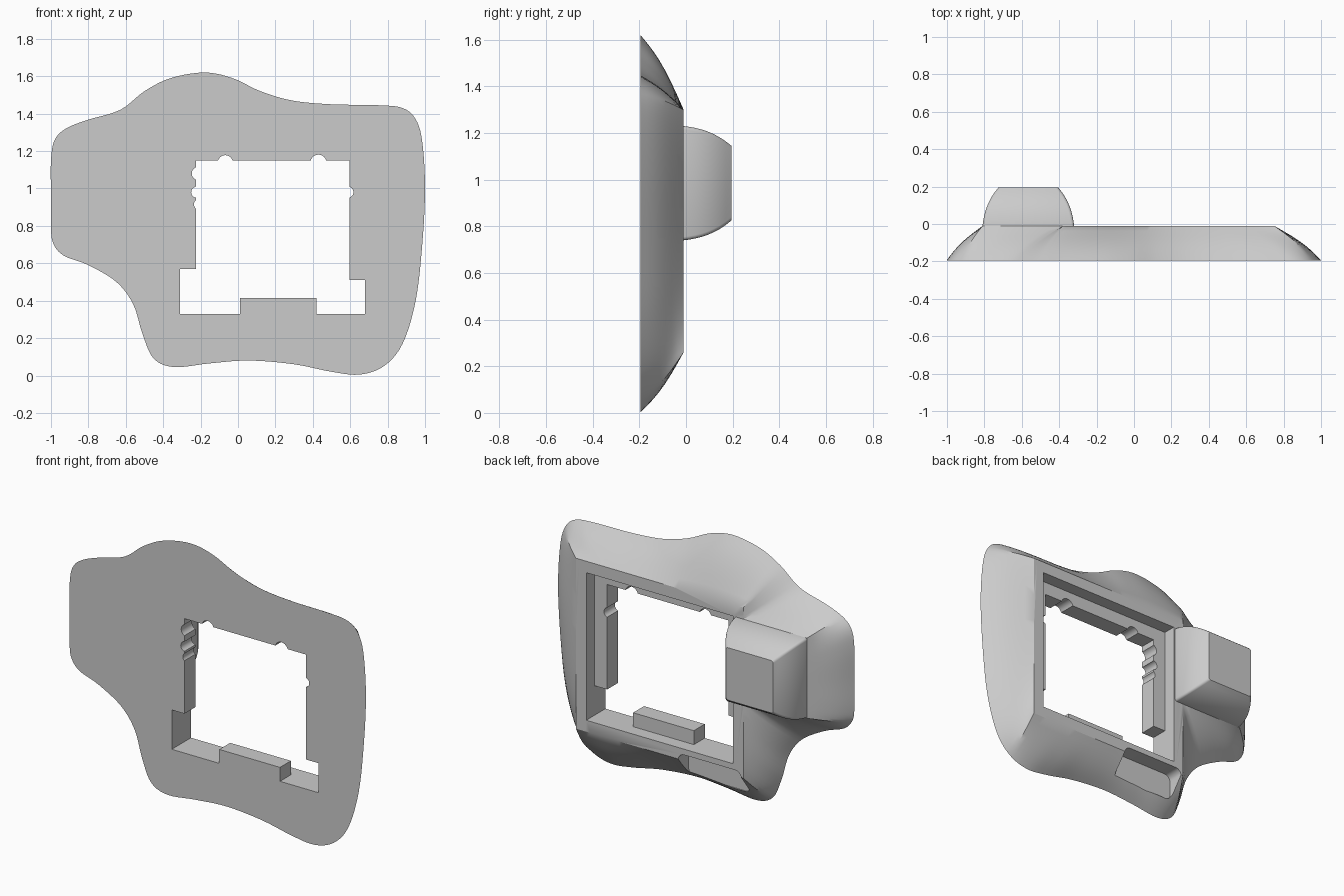
import bpy, bmesh, math
from mathutils import Vector

cube = bpy.data.objects.get("Cube")
if cube:
    bpy.data.objects.remove(cube, do_unlink=True)

grey = bpy.data.materials.new("light grey")
grey.use_nodes = True
colour = (0.6, 0.6, 0.6, 1)
grey.diffuse_color = colour
grey.node_tree.nodes["Principled BSDF"].inputs["Base Color"].default_value = colour

FRONT, RIM, BACK, LEDGE = -0.195, -0.01, 0.195, -0.09


def make_object(name, bm):
    bmesh.ops.recalc_face_normals(bm, faces=bm.faces)
    mesh = bpy.data.meshes.new(name)
    bm.to_mesh(mesh)
    bm.free()
    mesh.materials.append(grey)
    obj = bpy.data.objects.new(name, mesh)
    bpy.context.collection.objects.link(obj)
    return obj


def loft(name, rings):
    """Closed solid through rings of points, capped at both ends."""
    bm = bmesh.new()
    loops = [[bm.verts.new(p) for p in ring] for ring in rings]
    count = len(loops[0])
    for a, b in zip(loops, loops[1:]):
        for i in range(count):
            j = (i + 1) % count
            bm.faces.new((a[i], a[j], b[j], b[i]))
    bm.faces.new(loops[0])
    bm.faces.new(loops[-1])
    return make_object(name, bm)


def prism(name, profile, y0, y1):
    return loft(name, [[(x, y, z) for x, z in profile] for y in (y0, y1)])


def rectangle(x0, x1, z0, z1):
    return [(x0, z0), (x1, z0), (x1, z1), (x0, z1)]


def rounded_rectangle(x0, x1, z0, z1, r, steps=6):
    points = []
    centres = rectangle(x0 + r, x1 - r, z0 + r, z1 - r)
    for corner, (cx, cz) in enumerate(centres):
        for s in range(steps + 1):
            a = math.pi + (corner + s / steps) * math.pi / 2
            points.append((cx + r * math.cos(a), cz + r * math.sin(a)))
    return points


def circle(cx, cz, r, sides=24):
    turns = [math.tau * i / sides for i in range(sides)]
    return [(cx + r * math.cos(a), cz + r * math.sin(a)) for a in turns]


def cut(target, cutter):
    cutter.hide_render = True
    mod = target.modifiers.new("cut", "BOOLEAN")
    mod.operation = "DIFFERENCE"
    mod.solver = "EXACT"
    mod.object = cutter
    bpy.context.view_layer.objects.active = target
    bpy.ops.object.modifier_apply(modifier=mod.name)
    bpy.data.objects.remove(cutter, do_unlink=True)


def smooth(obj, angle):
    bpy.ops.object.select_all(action="DESELECT")
    obj.select_set(True)
    bpy.context.view_layer.objects.active = obj
    bpy.ops.object.shade_smooth_by_angle(angle=math.radians(angle))


# Wavy front outline, with the back-rim corner each key point leads to
outline = [
    ((-1, 1.15), None), ((-.98, 1.26), None), ((-.92, 1.32), (-.81, 1.23)),
    ((-.81, 1.365), None), ((-.63, 1.42), (-.38, 1.23)), ((-.5, 1.52), (-.38, 1.3)),
    ((-.36, 1.59), None), ((-.18, 1.62), None), ((-.03, 1.59), None),
    ((.12, 1.52), None), ((.29, 1.47), None), ((.5, 1.45), None),
    ((.75, 1.445), None), ((.88, 1.43), None), ((.95, 1.37), (.75, 1.3)),
    ((.985, 1.25), None), ((1, 1), None), ((.985, .7), None),
    ((.95, .4), None), ((.88, .17), None), ((.78, .05), (.75, .26)),
    ((.65, .005), None), ((.5, .02), None), ((.3, .06), None),
    ((.06, .08), None), ((-.15, .065), None), ((-.34, .045), None),
    ((-.45, .09), (-.38, .26)), ((-.51, .22), None), ((-.56, .38), None),
    ((-.65, .5), (-.38, .74)), ((-.8, .59), None), ((-.93, .64), None),
    ((-.985, .7), (-.81, .74)), ((-1, .78), None), ((-1, .95), None),
]
keys = [Vector(p) for p, _ in outline]
total = len(keys)
corners = [(i, Vector(c)) for i, (_, c) in enumerate(outline) if c]


def spline(i, t):
    p, q, r, s = (keys[(i + k) % total] for k in (-1, 0, 1, 2))
    return 0.5 * (2 * q + (r - p) * t + (2 * p - 5 * q + 4 * r - s) * t ** 2
                  + (3 * q - p - 3 * r + s) * t ** 3)


def rim_point(u):
    u = u + total if u < corners[0][0] else u
    wrapped = corners + [(corners[0][0] + total, corners[0][1])]
    for (i, a), (j, b) in zip(wrapped, wrapped[1:]):
        if i <= u <= j:
            return a.lerp(b, (u - i) / (j - i))


# Sloped body from the outline to the rim, slightly bulged
STEPS, LEVELS = 5, 7
pairs = [(spline(i, s / STEPS), rim_point(i + s / STEPS))
         for i in range(total) for s in range(STEPS)]
rings = []
for level in range(LEVELS + 1):
    t = level / LEVELS
    inward = t - 0.1 * math.sin(math.pi * t)
    points = [a.lerp(b, inward) for a, b in pairs]
    rings.append([(p.x, FRONT + (RIM - FRONT) * t, p.y) for p in points])
body = loft("frame_body", rings)

# Rear pocket, leaving a thin rim around it
cut(body, prism("pocket_cutter", rectangle(-.31, .68, .33, 1.23), LEDGE, .3))

# Window through the front ledge, with lower side notches and a bottom bar
window = [(-.31, .33), (.01, .33), (.01, .415), (.42, .415), (.42, .33), (.68, .33),
          (.68, .51), (.595, .51), (.595, 1.15), (-.225, 1.15), (-.225, .57), (-.31, .57)]
cut(body, prism("window_cutter", window, -.3, -.05))

# Round scallops in the ledge edges
for cx, cz, r in [(-.07, 1.14), (.43, 1.14), (-.205, 1.08), (-.215, .98),
                  (-.205, .92), (.585, .98)] and [
                 (-.068, 1.138, .04), (.43, 1.138, .043), (-.21, 1.08, .037),
                 (-.22, .98, .03), (-.208, .915, .028), (.587, .98, .03)]:
    cut(body, prism("scallop_cutter", circle(cx, cz, r), -.3, -.05))

# Shallow scoop under the rim
cut(body, prism("scoop_cutter", rounded_rectangle(-.365, .06, .13, .295, .04), -.11, .2))
smooth(body, 30)

# Rear block with sides that curve inward
block_rings = []
for level in range(9):
    t = level / 8
    inset = 0.085 * (0.3 * t + 0.7 * t ** 2.5)
    shape = rounded_rectangle(-.81 + inset, -.32 - inset, .74 + inset, 1.23 - inset, .015, 3)
    block_rings.append([(x, RIM + (BACK - RIM) * t, z) for x, z in shape])
foot = [(x, -.04, z) for x, _, z in block_rings[0]]
block = loft("rear_block", [foot] + block_rings)
smooth(block, 35)
